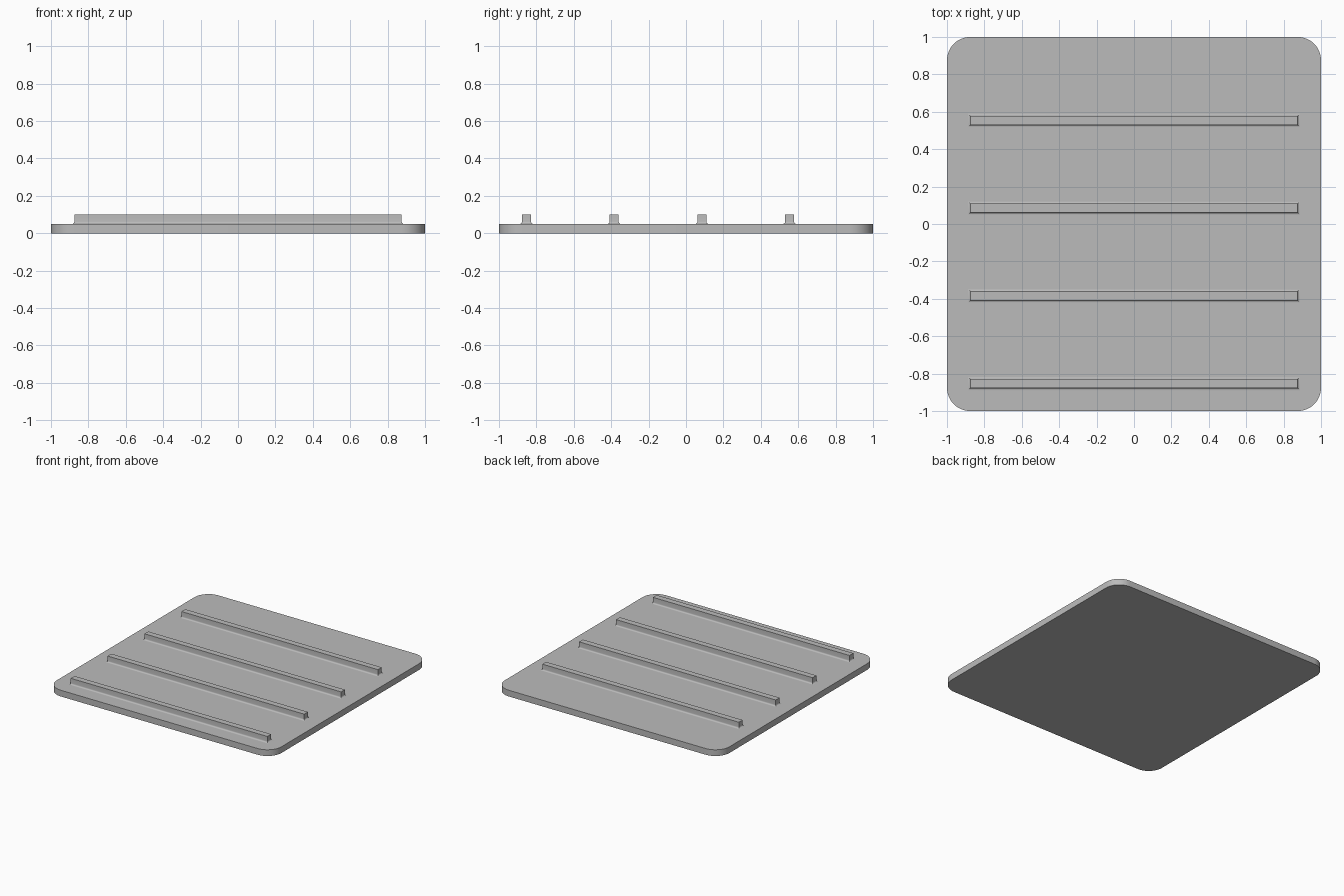
import bpy, bmesh
from math import sin, cos, pi

cube = bpy.data.objects.get("Cube")
if cube:
    bpy.data.objects.remove(cube, do_unlink=True)

grey = bpy.data.materials.new("plain grey")
grey.use_nodes = True
colour = (0.5, 0.5, 0.5, 1)
grey.diffuse_color = colour
grey.node_tree.nodes["Principled BSDF"].inputs["Base Color"].default_value = colour


def loft(name, rings):
    """Skin a stack of matching closed outlines and cap both ends."""
    bm = bmesh.new()
    loops = [[bm.verts.new(p) for p in ring] for ring in rings]
    count = len(loops[0])
    for low, high in zip(loops, loops[1:]):
        for i in range(count):
            j = (i + 1) % count
            bm.faces.new((low[i], low[j], high[j], high[i]))
    bm.faces.new(loops[0][::-1])
    bm.faces.new(loops[-1])
    mesh = bpy.data.meshes.new(name)
    bm.to_mesh(mesh)
    bm.free()
    mesh.materials.append(grey)
    obj = bpy.data.objects.new(name, mesh)
    bpy.context.collection.objects.link(obj)
    bpy.ops.object.select_all(action="DESELECT")
    obj.select_set(True)
    bpy.context.view_layer.objects.active = obj
    bpy.ops.object.shade_smooth_by_angle(angle=pi / 6)
    return obj


CORNERS = ((1, 1), (-1, 1), (-1, -1), (1, -1))
THICK = 0.05

# Flat plate with rounded corners
radius, steps = 0.125, 12


def plate_outline(z):
    inner = 1 - radius
    return [(sx * inner + radius * cos(a), sy * inner + radius * sin(a), z)
            for q, (sx, sy) in enumerate(CORNERS)
            for a in [(q + k / steps) * pi / 2 for k in range(steps + 1)]]


loft("base_plate", [plate_outline(0), plate_outline(THICK)])

# Four raised ribs, each with a small concave fillet at its foot
fillet = 0.012
profile = [(fillet * (1 - sin(a)), THICK + fillet * (1 - cos(a)))
           for a in [k / 5 * pi / 2 for k in range(6)]]
profile.append((0, 0.1))

for n in range(4):
    y = -0.853 + n * 0.469
    loft(f"rib_{n + 1}", [[(sx * (0.875 + d), y + sy * (0.024 + d), z)
                           for sx, sy in CORNERS] for d, z in profile])
